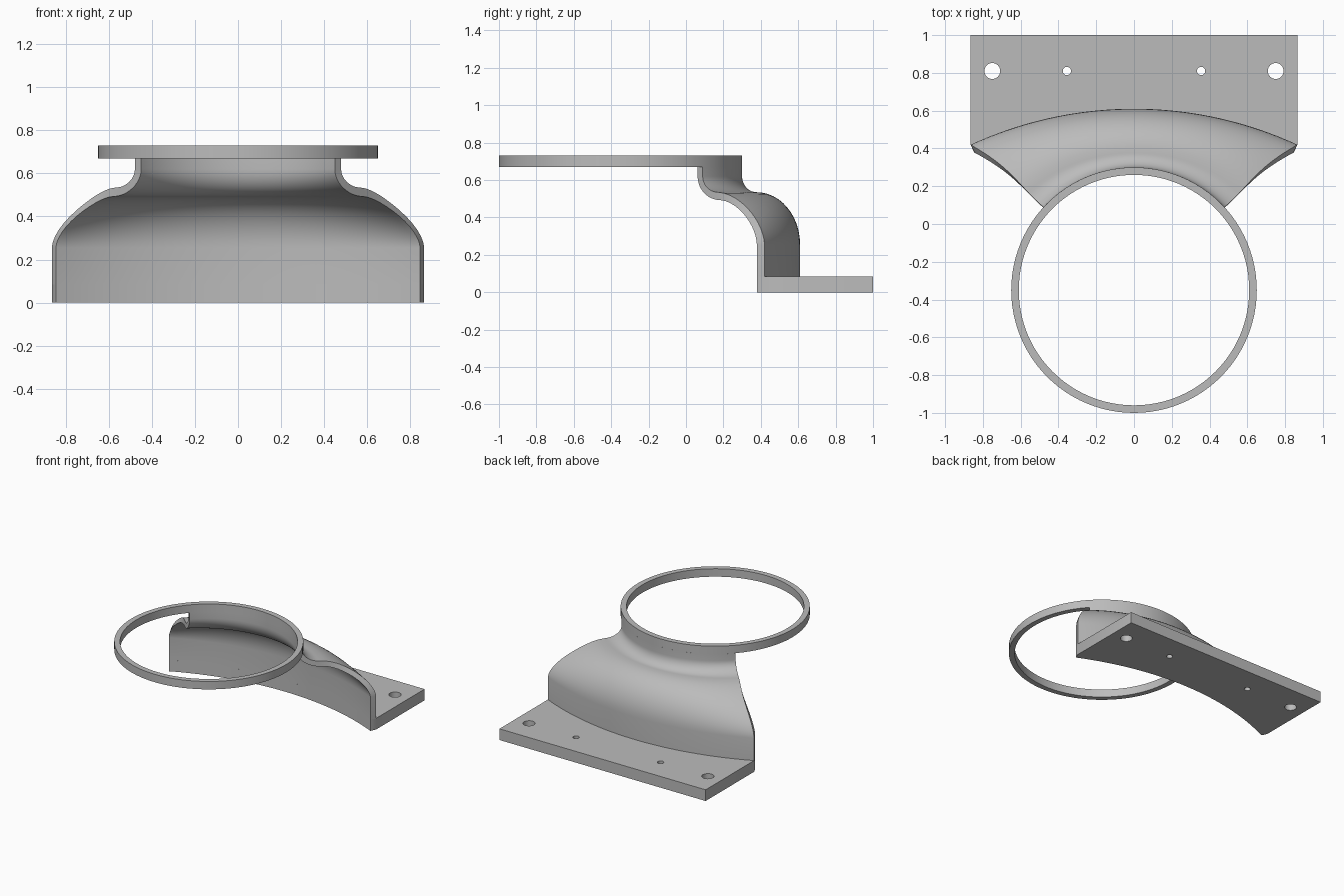
import bpy, bmesh, math

cube = bpy.data.objects.get("Cube")
if cube:
    bpy.data.objects.remove(cube, do_unlink=True)

grey = bpy.data.materials.new("plain grey")
grey.use_nodes = True
GREY = (0.5, 0.5, 0.5, 1)
grey.diffuse_color = GREY
grey.node_tree.nodes["Principled BSDF"].inputs["Base Color"].default_value = GREY

RING_Y, RING_R, RING_IN = -0.35, 0.65, 0.61
BASE_Y, BASE_R, BASE_IN = -1.45, 2.06, 2.015
HALF_W, PLATE_H, KNEE_Z, NECK_Z = 0.865, 0.085, 0.255, 0.62
BASE_ANGLE = math.asin(HALF_W / BASE_R)
RING_ANGLE = math.radians(47.5)


def finish(name, bm):
    bmesh.ops.recalc_face_normals(bm, faces=bm.faces)
    mesh = bpy.data.meshes.new(name)
    bm.to_mesh(mesh)
    bm.free()
    mesh.materials.append(grey)
    ob = bpy.data.objects.new(name, mesh)
    bpy.context.collection.objects.link(ob)
    return ob


def activate(ob):
    bpy.ops.object.select_all(action='DESELECT')
    ob.select_set(True)
    bpy.context.view_layer.objects.active = ob


def smooth(ob):
    activate(ob)
    bpy.ops.object.shade_smooth_by_angle(angle=math.radians(30))


def arc_point(cy, r, a):
    return r * math.sin(a), cy + r * math.cos(a)


# Holder ring: a rectangular section turned around the ring axis
def make_ring(segments=96):
    bm = bmesh.new()
    loops = []
    for i in range(segments):
        a = 2 * math.pi * i / segments
        loops.append([bm.verts.new((*arc_point(RING_Y, r, a), z))
                      for r, z in ((RING_R, 0.67), (RING_R, 0.73), (RING_IN, 0.73), (RING_IN, 0.67))])
    for i in range(segments):
        a, b = loops[i - 1], loops[i]
        for k in range(4):
            bm.faces.new((a[k - 1], a[k], b[k], b[k - 1]))
    return finish("holder_ring", bm)


# Base plate: straight back and sides, arched front, drilled with four holes
def make_plate(segments=40):
    bm = bmesh.new()
    outline = [(HALF_W, 1.0), (-HALF_W, 1.0),
               arc_point(BASE_Y, BASE_R, -BASE_ANGLE)]
    outline += [arc_point(BASE_Y, BASE_IN, BASE_ANGLE * (2 * i / segments - 1))
                for i in range(segments + 1)]
    outline.append(arc_point(BASE_Y, BASE_R, BASE_ANGLE))
    face = bm.faces.new([bm.verts.new((x, y, 0)) for x, y in outline])
    ext = bmesh.ops.extrude_face_region(bm, geom=[face])
    top = [v for v in ext["geom"] if isinstance(v, bmesh.types.BMVert)]
    bmesh.ops.translate(bm, vec=(0, 0, PLATE_H), verts=top)
    plate = finish("base_plate", bm)
    for x, r in ((0.75, 0.042), (0.355, 0.022)):
        for side in (-1, 1):
            bpy.ops.mesh.primitive_cylinder_add(vertices=32, radius=r, depth=1, location=(side * x, 0.81, 0))
            cutter = bpy.context.object
            cutter.hide_render = True
            activate(plate)
            mod = plate.modifiers.new("hole", 'BOOLEAN')
            mod.object = cutter
            mod.operation = 'DIFFERENCE'
            mod.solver = 'EXACT'
            bpy.ops.object.modifier_apply(modifier=mod.name)
            bpy.data.objects.remove(cutter, do_unlink=True)
    return plate


# Curved wall profile as (blend from base arc to ring arc, height)
def wall_profile(split, crest, power, steps=12):
    pts = [(0, PLATE_H)]
    for i in range(steps + 1):
        u = math.cos(math.pi / 2 * i / steps)
        pts.append((split * (1 - u), KNEE_Z + (crest - KNEE_Z) * max(0, 1 - u ** power) ** (1 / power)))
    for i in range(1, steps + 1):
        a = math.pi / 2 * i / steps
        pts.append((split + (1 - split) * math.sin(a), NECK_Z - (NECK_Z - crest) * math.cos(a)))
    return pts + [(1, 0.67)]


# Swept wall: blends the wide base arc into the tight ring arc, with thickness
def make_wall(columns=48):
    bm = bmesh.new()
    loops = []
    for i in range(columns + 1):
        t = 2 * i / columns - 1
        power = 2 - 0.3 * abs(t) ** 2

        def side(base_r, ring_r, split, crest):
            x0, y0 = arc_point(BASE_Y, base_r, t * BASE_ANGLE)
            x1, y1 = arc_point(RING_Y, ring_r, t * RING_ANGLE)
            out = []
            for s, z in wall_profile(split, crest, power):
                pinch = 0.06 * t ** 3 * math.sin(math.pi * s) * (1 - s)
                out.append(bm.verts.new((x0 + (x1 - x0) * s - pinch, y0 + (y1 - y0) * s, z)))
            return out
        loops.append(side(BASE_R, RING_R, 0.75, 0.535) + side(BASE_IN, RING_IN, 0.62, 0.493)[::-1])
    n = len(loops[0])
    for a, b in zip(loops, loops[1:]):
        for k in range(n):
            bm.faces.new((a[k - 1], a[k], b[k], b[k - 1]))
    # End strips joining the outer and inner skins
    for end in (loops[0], loops[-1]):
        for k in range(n // 2 - 1):
            bm.faces.new((end[k], end[k + 1], end[n - 2 - k], end[n - 1 - k]))
    return finish("swept_wall", bm)


for part in (make_ring(), make_plate(), make_wall()):
    smooth(part)
